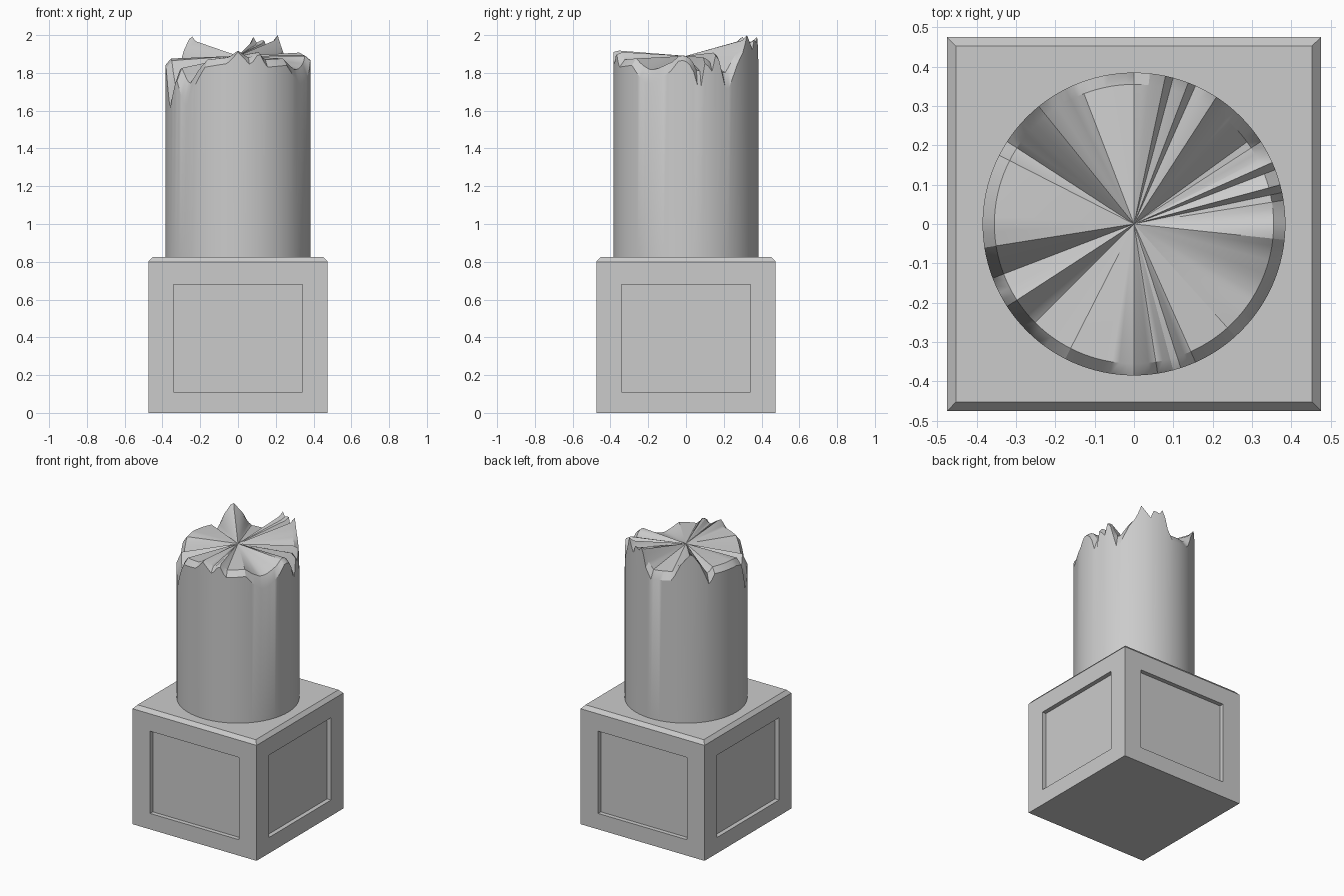
import bpy, bmesh, math

if "Cube" in bpy.data.objects:
    bpy.data.objects.remove(bpy.data.objects["Cube"])

def make_object(name, bm):
    bmesh.ops.recalc_face_normals(bm, faces=bm.faces)
    me = bpy.data.meshes.new(name)
    bm.to_mesh(me)
    bm.free()
    ob = bpy.data.objects.new(name, me)
    bpy.context.collection.objects.link(ob)
    return ob

# Square pedestal with recessed panels and a chamfered top edge
W, EDGE, TOP, DEPTH = 0.475, 0.80, 0.825, 0.03
bm = bmesh.new()
bmesh.ops.create_cube(bm, size=1)
for v in bm.verts:
    v.co = (v.co.x * 2 * W, v.co.y * 2 * W, (v.co.z + 0.5) * EDGE)
bm.normal_update()
sides = [f for f in bm.faces if abs(f.normal.z) < 0.5]
top = next(f for f in bm.faces if f.normal.z > 0.5)
bmesh.ops.inset_individual(bm, faces=sides, thickness=0.19)
for f in sides:
    for v in f.verts:
        v.co.z = 0.11 if v.co.z < 0.4 else 0.68
for f in sides:
    n = f.normal.copy()
    new = bmesh.ops.extrude_discrete_faces(bm, faces=[f])["faces"][0]
    for v in new.verts:
        v.co -= n * DEPTH
cap = bmesh.ops.extrude_discrete_faces(bm, faces=[top])["faces"][0]
for v in cap.verts:
    v.co = (math.copysign(0.453, v.co.x), math.copysign(0.453, v.co.y), TOP)
make_object("pedestal", bm)

# Height of the broken rim by angle (degrees, z)
RIM = [(0, 1.86), (5, 1.83), (11, 1.69), (16, 1.89), (20, 1.78), (25, 1.92),
       (34, 1.69), (46, 1.86), (52, 1.91), (57, 2.0), (66, 1.92), (70, 1.99),
       (74, 1.95), (79, 2.0), (84, 1.86), (90, 1.79), (112, 1.81), (120, 1.92),
       (130, 2.0), (138, 1.92), (142, 1.86), (148, 1.76), (152, 1.84),
       (180, 1.84), (190, 1.82), (201, 1.61), (212, 1.77), (224, 1.61),
       (236, 1.76), (243, 1.83), (262, 1.85), (270, 1.91), (280, 1.84),
       (287, 1.91), (293, 1.83), (312, 1.84), (320, 1.78), (328, 1.74),
       (335, 1.75), (348, 1.81), (355, 1.87), (360, 1.86)]

def rim_height(a):
    for (a0, z0), (a1, z1) in zip(RIM, RIM[1:]):
        if a0 <= a <= a1:
            return z0 + (z1 - z0) * (a - a0) / (a1 - a0)

# Broken column: straight shaft, chipped edge, splintered radial top
N, R = 120, 0.385
bm = bmesh.new()
foot, outer, inner = [], [], []
for i in range(N):
    a = 360 * i / N
    c, s = math.cos(math.radians(a)), math.sin(math.radians(a))
    z = rim_height(a)
    foot.append(bm.verts.new((R * c, R * s, TOP - 0.01)))
    outer.append(bm.verts.new((R * c, R * s, z)))
    r = 0.355
    inner.append(bm.verts.new((r * c, r * s, z + 0.4 * (1.93 - z))))
centre = bm.verts.new((0, 0, 1.89))
for i in range(N):
    j = (i + 1) % N
    bm.faces.new((foot[i], foot[j], outer[j], outer[i]))
    bm.faces.new((outer[i], outer[j], inner[j], inner[i]))
    bm.faces.new((inner[i], inner[j], centre))
bm.faces.new(foot[::-1])
column = make_object("broken_column", bm)
bpy.context.view_layer.objects.active = column
column.select_set(True)
bpy.ops.object.shade_smooth_by_angle(angle=math.radians(30))
